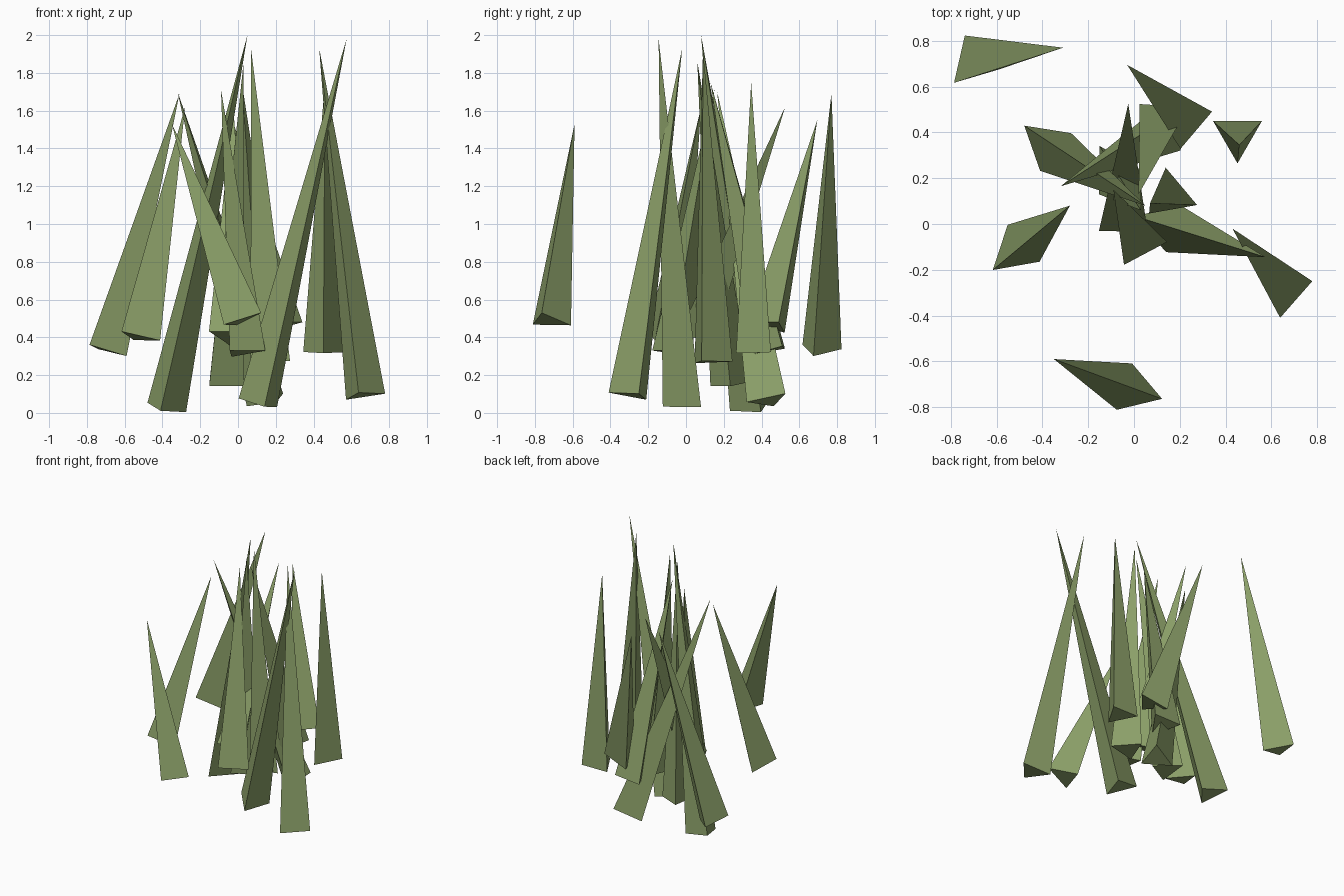
import bpy
import bmesh
from math import cos, sin, radians
from mathutils import Vector, Quaternion

cube = bpy.data.objects.get("Cube")
if cube:
    bpy.data.objects.remove(cube, do_unlink=True)

# One olive green for the whole tuft
green = bpy.data.materials.new("olive_green")
green.use_nodes = True
colour = (0.26, 0.35, 0.14, 1)
green.diffuse_color = colour
shader = next(n for n in green.node_tree.nodes if n.type == 'BSDF_PRINCIPLED')
shader.inputs["Base Color"].default_value = colour
shader.inputs["Roughness"].default_value = 0.9

RADIUS = 0.123


def grass_blade(name, root, tip, heading):
    """Three-sided spike: root centre, tip, and plan heading of one corner."""
    root, tip = Vector(root), Vector(tip)
    axis = (tip - root).normalized()
    a = radians(heading)
    spoke = Vector((cos(a), sin(a), 0))
    spoke.z = -axis.dot(spoke) / axis.z      # lie square to the blade
    spoke = spoke.normalized() * RADIUS
    bm = bmesh.new()
    base = [bm.verts.new(root + Quaternion(axis, radians(turn)) @ spoke)
            for turn in (0, 120, 240)]
    point = bm.verts.new(tip)
    bm.faces.new(base[::-1])
    for i in range(3):
        bm.faces.new((base[i], base[(i + 1) % 3], point))
    bm.normal_update()
    mesh = bpy.data.meshes.new(name)
    bm.to_mesh(mesh)
    bm.free()
    mesh.materials.append(green)
    obj = bpy.data.objects.new(name, mesh)
    bpy.context.collection.objects.link(obj)


# Root centre, tip, heading of each blade
blades = [
    ((.117, -.003, .047), (.575, -.145, 1.98), -79),
    ((.663, -.29, .093), (.43, -.02, 1.93), 139),
    ((-.705, .705, .333), (-.31, .77, 1.69), 106),
    ((.013, -.728, .487), (-.35, -.59, 1.53), -18),
    ((-.527, -.123, .4), (-.28, .08, 1.62), -20),
    ((.452, .388, .32), (.46, .345, 1.75), 270),
    ((-.388, .353, .023), (.05, .08, 2), 140),
    ((.227, .447, .463), (-.03, .695, 1.55), 21),
    ((.163, .437, .065), (-.32, .165, 1.7), 167),
    ((-.047, .025, .407), (-.025, .525, 1.62), 90),
    ((.022, -.075, .319), (-.09, .15, 1.71), 118),
    ((.16, .125, .27), (.07, .09, 1.92), -20),
    ((-.09, .235, .15), (.03, .06, 1.86), 0),
    ((.128, .457, .333), (.02, .13, 1.75), 267),
]
for number, (root, tip, heading) in enumerate(blades, 1):
    grass_blade(f"grass_blade_{number}", root, tip, heading)
